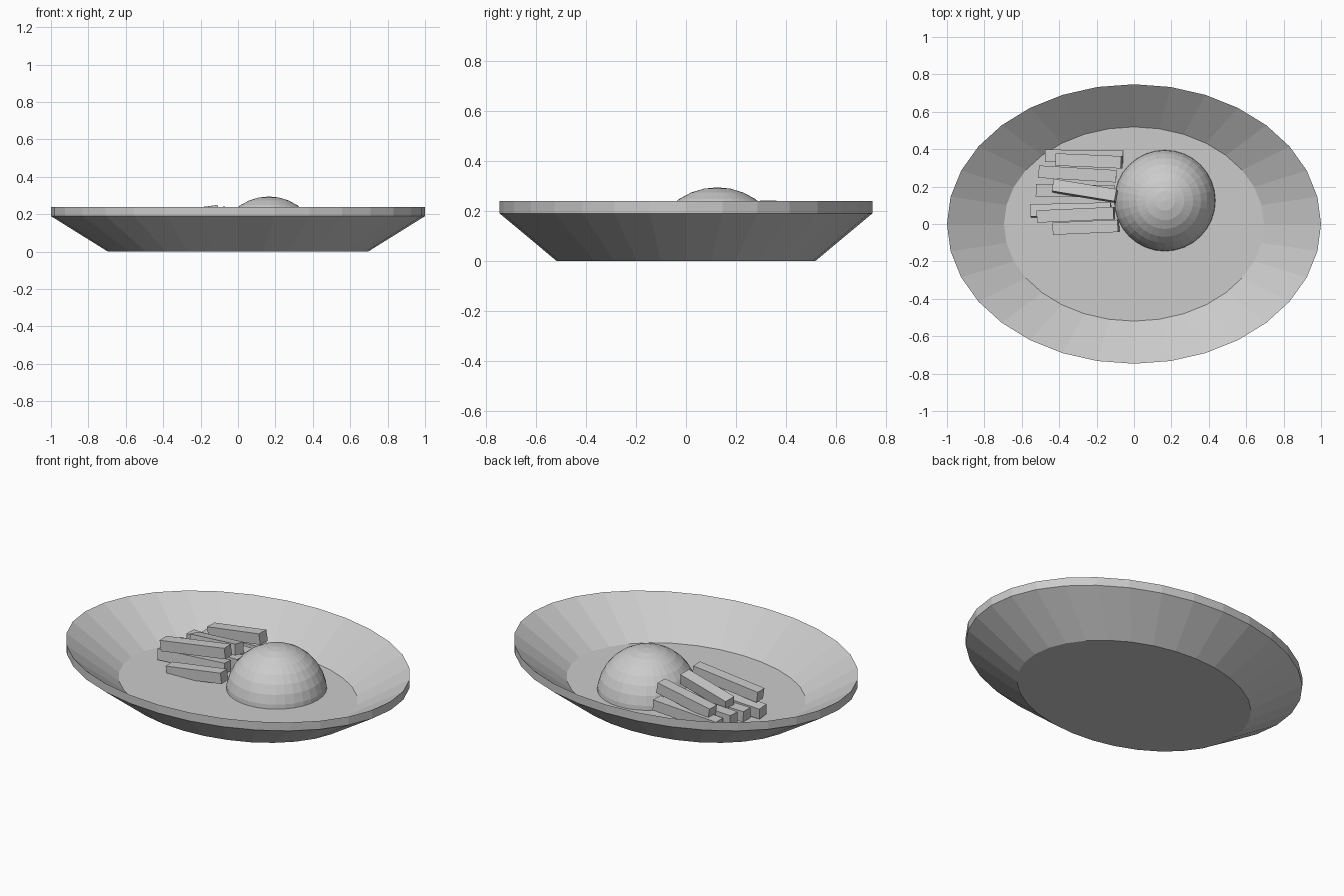
import bpy, bmesh, math
from mathutils import Matrix, Vector

if "Cube" in bpy.data.objects:
    bpy.data.objects.remove(bpy.data.objects["Cube"], do_unlink=True)

grey = bpy.data.materials.new("light_grey")
grey.use_nodes = True
grey.diffuse_color = (0.6, 0.6, 0.6, 1)
grey.node_tree.nodes["Principled BSDF"].inputs["Base Color"].default_value = grey.diffuse_color


def add_object(name, bm):
    bmesh.ops.recalc_face_normals(bm, faces=bm.faces)
    mesh = bpy.data.meshes.new(name)
    bm.to_mesh(mesh)
    bm.free()
    mesh.materials.append(grey)
    obj = bpy.data.objects.new(name, mesh)
    bpy.context.collection.objects.link(obj)
    return obj


# Oval plate: elliptical rings joined from underside, over the rim, to the inner floor
SIDES = 32
bm = bmesh.new()
rings = []
for radius, z in [(0.695, 0), (1, 0.19), (1, 0.24), (0.695, 0.05)]:
    angles = [2 * math.pi * i / SIDES for i in range(SIDES)]
    rings.append([bm.verts.new((radius * math.cos(a), 0.747 * radius * math.sin(a), z)) for a in angles])
for low, high in zip(rings, rings[1:]):
    for i in range(SIDES):
        j = (i + 1) % SIDES
        bm.faces.new((low[i], low[j], high[j], high[i]))
bm.faces.new(rings[0])
bm.faces.new(rings[-1])
add_object("oval_plate", bm)

# Domed serving: upper part of a sphere resting on the plate floor
bm = bmesh.new()
bmesh.ops.create_uvsphere(bm, u_segments=32, v_segments=16, radius=0.273)
bmesh.ops.translate(bm, verts=bm.verts, vec=(0.165, 0.125, 0.022))
cut = bmesh.ops.bisect_plane(bm, geom=bm.verts[:] + bm.edges[:] + bm.faces[:],
                             plane_co=(0, 0, 0.03), plane_no=(0, 0, 1), clear_inner=True)
bmesh.ops.holes_fill(bm, edges=[e for e in bm.edges if e.is_boundary])
add_object("domed_serving", bm)


# Stacked sticks: each runs between the centres of its two top end edges
def stick(name, start, end, roll=0):
    a, b = Vector(start), Vector(end)
    axis = (b - a).normalized()
    side = Vector((0, 0, 1)).cross(axis).normalized()
    up = axis.cross(side)
    turn = Matrix((axis, side, up)).transposed().to_4x4()
    turn = turn @ Matrix.Rotation(math.radians(roll), 4, "X")
    bm = bmesh.new()
    bmesh.ops.create_cube(bm, size=1)
    bmesh.ops.scale(bm, verts=bm.verts, vec=((b - a).length, 0.066, 0.063))
    bmesh.ops.transform(bm, verts=bm.verts,
                        matrix=Matrix.Translation((a + b) / 2 - up * 0.032) @ turn)
    add_object(name, bm)


sticks = [
    ("lower_stick", (-0.475, 0.365, 0.13), (-0.06, 0.36, 0.15), 0),
    ("lower_stick", (-0.51, 0.28, 0.145), (-0.095, 0.255, 0.15), 0),
    ("lower_stick", (-0.525, 0.18, 0.135), (-0.105, 0.175, 0.14), 0),
    ("lower_stick", (-0.555, 0.07, 0.12), (-0.125, 0.08, 0.145), -5),
    ("lower_stick", (-0.435, -0.025, 0.09), (-0.087, -0.01, 0.135), 0),
    ("upper_stick", (-0.42, 0.345, 0.185), (-0.07, 0.33, 0.242), 0),
    ("upper_stick", (-0.435, 0.205, 0.185), (-0.1, 0.15, 0.235), -8),
    ("upper_stick", (-0.52, 0.04, 0.195), (-0.11, 0.058, 0.25), 0),
]
for name, start, end, roll in sticks:
    stick(name, start, end, roll)
